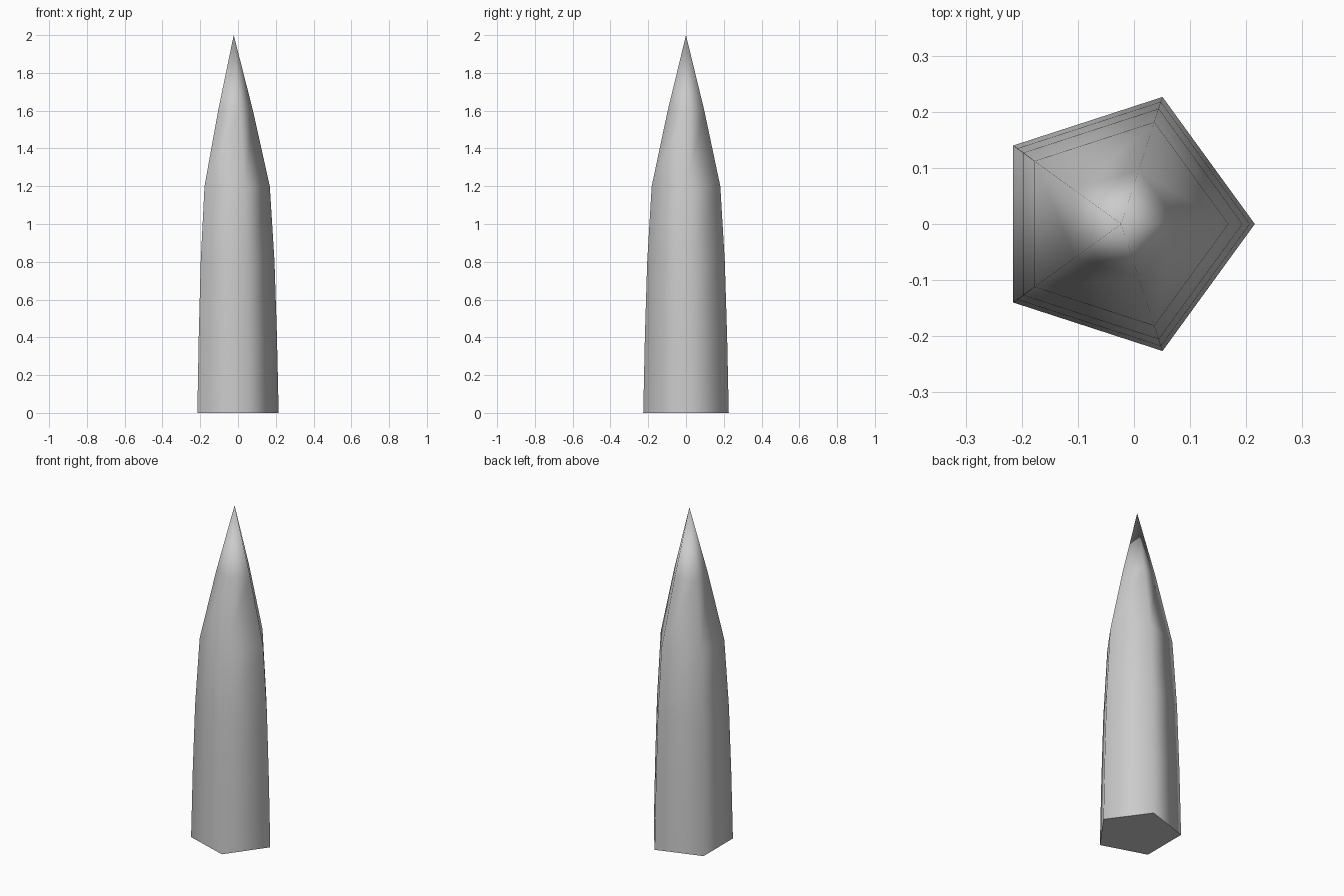
import bpy, bmesh
from math import cos, sin, radians, tau

if "Cube" in bpy.data.objects:
    bpy.data.objects.remove(bpy.data.objects["Cube"])

SIDES = 5
CX = -0.0227  # pentagon axis offset that centres its bounds on x = 0
PROFILE = [(0.238, 0), (0.229, 0.4), (0.216, 0.8), (0.191, 1.2), (0.102, 1.6)]

bm = bmesh.new()

# Pentagonal rings following the tapering profile
rings = [[bm.verts.new((CX + r * cos(tau * i / SIDES), r * sin(tau * i / SIDES), z))
          for i in range(SIDES)] for r, z in PROFILE]
tip = bm.verts.new((CX, 0, 2))

# Side walls, pointed tip and flat base
for i in range(SIDES):
    j = (i + 1) % SIDES
    for low, high in zip(rings, rings[1:]):
        bm.faces.new((low[i], low[j], high[j], high[i]))
    bm.faces.new((rings[-1][i], rings[-1][j], tip))
bm.faces.new(rings[0][::-1])
bmesh.ops.recalc_face_normals(bm, faces=bm.faces)

mesh = bpy.data.meshes.new("spike")
bm.to_mesh(mesh)
bm.free()
spike = bpy.data.objects.new("spike", mesh)
bpy.context.collection.objects.link(spike)

# Smooth sides with a sharp base rim
bpy.context.view_layer.objects.active = spike
spike.select_set(True)
bpy.ops.object.shade_smooth_by_angle(angle=radians(80))
